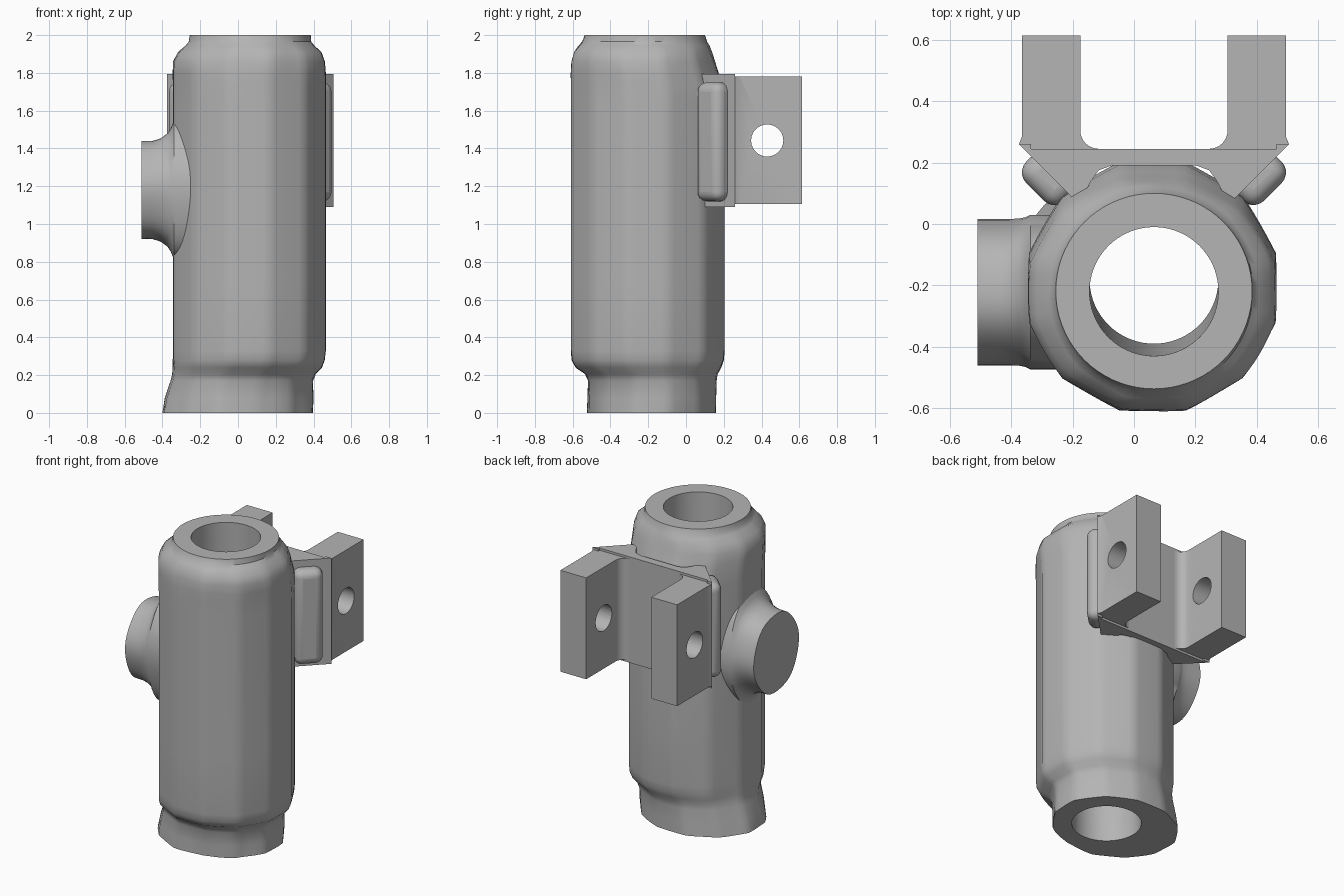
import bpy, bmesh, math
from mathutils import Vector, noise

if "Cube" in bpy.data.objects:
    bpy.data.objects.remove(bpy.data.objects["Cube"])

CX = 0.065   # mirror plane of the bracket
SEG = 72

grey = bpy.data.materials.new("cast grey")
grey.use_nodes = True
colour = (0.46, 0.46, 0.46, 1)
grey.diffuse_color = colour
grey.node_tree.nodes["Principled BSDF"].inputs["Base Color"].default_value = colour


def finish(name, bm, angle=35):
    bmesh.ops.recalc_face_normals(bm, faces=bm.faces)
    mesh = bpy.data.meshes.new(name)
    bm.to_mesh(mesh)
    bm.free()
    ob = bpy.data.objects.new(name, mesh)
    bpy.context.collection.objects.link(ob)
    mesh.materials.append(grey)
    bpy.ops.object.select_all(action='DESELECT')
    ob.select_set(True)
    bpy.context.view_layer.objects.active = ob
    bpy.ops.object.shade_smooth_by_angle(angle=math.radians(angle))
    return ob


def loft(bm, rings, closed=False):
    loops = [[bm.verts.new(p) for p in ring] for ring in rings]
    pairs = list(zip(loops, loops[1:]))
    if closed:
        pairs.append((loops[-1], loops[0]))
    for a, b in pairs:
        for i in range(len(a)):
            j = (i + 1) % len(a)
            bm.faces.new((a[i], a[j], b[j], b[i]))
    return loops


def body_ring(z, x0, x1, y0, y1, facet=0.0, lump=0.0):
    # ellipse by extents, pulled towards twelve flats, with slight cast lumps
    pts = []
    for i in range(SEG):
        t = 2 * math.pi * i / SEG
        off = (t + math.pi / 12) % (math.pi / 6) - math.pi / 12
        k = 1 + facet * (1 / math.cos(off) - 1)
        d = Vector((math.cos(t), math.sin(t), 0))
        k += lump * noise.noise(Vector((d.x * 2.2, d.y * 2.2, z * 4)))
        pts.append(((x0 + x1) / 2 + (x1 - x0) / 2 * d.x * k,
                    (y0 + y1) / 2 + (y1 - y0) / 2 * d.y * k, z))
    return pts


def extrude_outline(bm, outline, z0, z1):
    face = bm.faces.new([bm.verts.new((x, y, z0)) for x, y in outline])
    new = bmesh.ops.extrude_face_region(bm, geom=[face])["geom"]
    verts = [v for v in new if isinstance(v, bmesh.types.BMVert)]
    bmesh.ops.translate(bm, verts=verts, vec=(0, 0, z1 - z0))


# Hollow body: outer skin upwards, then the slightly leaning bore downwards
profile = [
    (0.00, -0.40, 0.395, -0.52, 0.16, 0.6, 0.03),
    (0.08, -0.385, 0.395, -0.52, 0.16, 0.6, 0.03),
    (0.17, -0.355, 0.395, -0.52, 0.16, 0.6, 0.02),
    (0.205, -0.347, 0.41, -0.535, 0.165, 0.6, 0.02),
    (0.24, -0.345, 0.445, -0.585, 0.185, 0.7, 0.02),
    (0.28, -0.345, 0.46, -0.605, 0.20, 0.8, 0.01),
    (0.33, -0.345, 0.465, -0.61, 0.205, 0.8, 0),
    (0.70, -0.345, 0.465, -0.61, 0.205, 0.8, 0),
    (1.65, -0.345, 0.465, -0.61, 0.205, 0.8, 0),
    (1.74, -0.345, 0.465, -0.61, 0.195, 0.8, 0),
    (1.80, -0.345, 0.465, -0.61, 0.173, 0.7, 0.01),
    (1.86, -0.342, 0.462, -0.608, 0.155, 0.6, 0.02),
    (1.91, -0.315, 0.445, -0.595, 0.14, 0.5, 0.03),
    (1.945, -0.275, 0.405, -0.57, 0.125, 0.3, 0.03),
    (1.965, -0.26, 0.388, -0.55, 0.112, 0, 0.01),
    (2.00, -0.255, 0.385, -0.537, 0.10, 0, 0),
    (2.00, -0.145, 0.275, -0.43, -0.01, 0, 0),
    (0.00, -0.145, 0.275, -0.39, 0.03, 0, 0),
]
bm = bmesh.new()
loft(bm, [body_ring(*p) for p in profile], closed=True)
finish("hollow_body", bm)

# Side boss, flaring into the body
bm = bmesh.new()
rings = []
for x, ry, rz in [(-0.51, 0.237, 0.26), (-0.45, 0.237, 0.262), (-0.41, 0.237, 0.275),
                  (-0.375, 0.238, 0.30), (-0.355, 0.242, 0.33), (-0.338, 0.25, 0.375),
                  (-0.20, 0.25, 0.39)]:
    ring = []
    for i in range(48):
        t = 2 * math.pi * i / 48
        k = 1 + 0.012 * math.cos(6 * t + 1)
        ring.append((x, -0.222 + ry * k * math.cos(t), 1.18 + rz * k * math.sin(t)))
    rings.append(ring)
loops = loft(bm, rings)
bm.faces.new(loops[0])
bm.faces.new(loops[-1])
finish("side_boss", bm)

# Bracket plate with angled wings
half = [(0.44, 0.26), (0.245, 0.065), (0.205, 0.14), (0.18, 0.175), (0.14, 0.19)]
back = [(0.40, 0.26), (0.40, 0.245)]
outline = [(CX + u, y) for u, y in back[::-1] + half]
outline += [(CX - u, y) for u, y in half[::-1] + back]
bm = bmesh.new()
extrude_outline(bm, outline, 1.09, 1.795)
finish("bracket_plate", bm)

# Round cutter for the pin holes
bpy.ops.mesh.primitive_cylinder_add(vertices=48, radius=0.085, depth=1.4,
                                    location=(CX, 0.43, 1.442),
                                    rotation=(0, math.pi / 2, 0))
cutter = bpy.context.object
cutter.name = "pin_hole_cutter"
cutter.hide_render = True
cutter.hide_set(True)

for side, label in ((1, "left"), (-1, "right")):
    # Arm with a filleted inner root
    arm = [(0.24, 0.615), (0.43, 0.615), (0.43, 0.285), (0.44, 0.26), (0.40, 0.22), (0.18, 0.22)]
    arm += [(0.18 + 0.06 * math.sin(a), 0.305 - 0.06 * math.cos(a))
            for a in [math.pi / 2 * i / 8 for i in range(9)]]
    bm = bmesh.new()
    extrude_outline(bm, [(CX + side * u, y) for u, y in arm], 1.105, 1.78)
    ob = finish(label + "_arm", bm, 30)
    cut = ob.modifiers.new("pin hole", 'BOOLEAN')
    cut.object = cutter
    cut.solver = 'EXACT'

    # Rounded rib on the outside of the wing
    bpy.ops.mesh.primitive_cube_add(size=1, location=(CX + side * 0.345, 0.147, 1.435),
                                    rotation=(0, 0, side * math.pi / 4))
    rib = bpy.context.object
    rib.name = label + "_wing_rib"
    rib.scale = (0.18, 0.12, 0.63)
    bpy.ops.object.transform_apply(location=False, rotation=False, scale=True)
    rib.data.materials.append(grey)
    bev = rib.modifiers.new("round", 'BEVEL')
    bev.width = 0.05
    bev.segments = 5
    bpy.ops.object.shade_smooth_by_angle(angle=math.radians(40))
